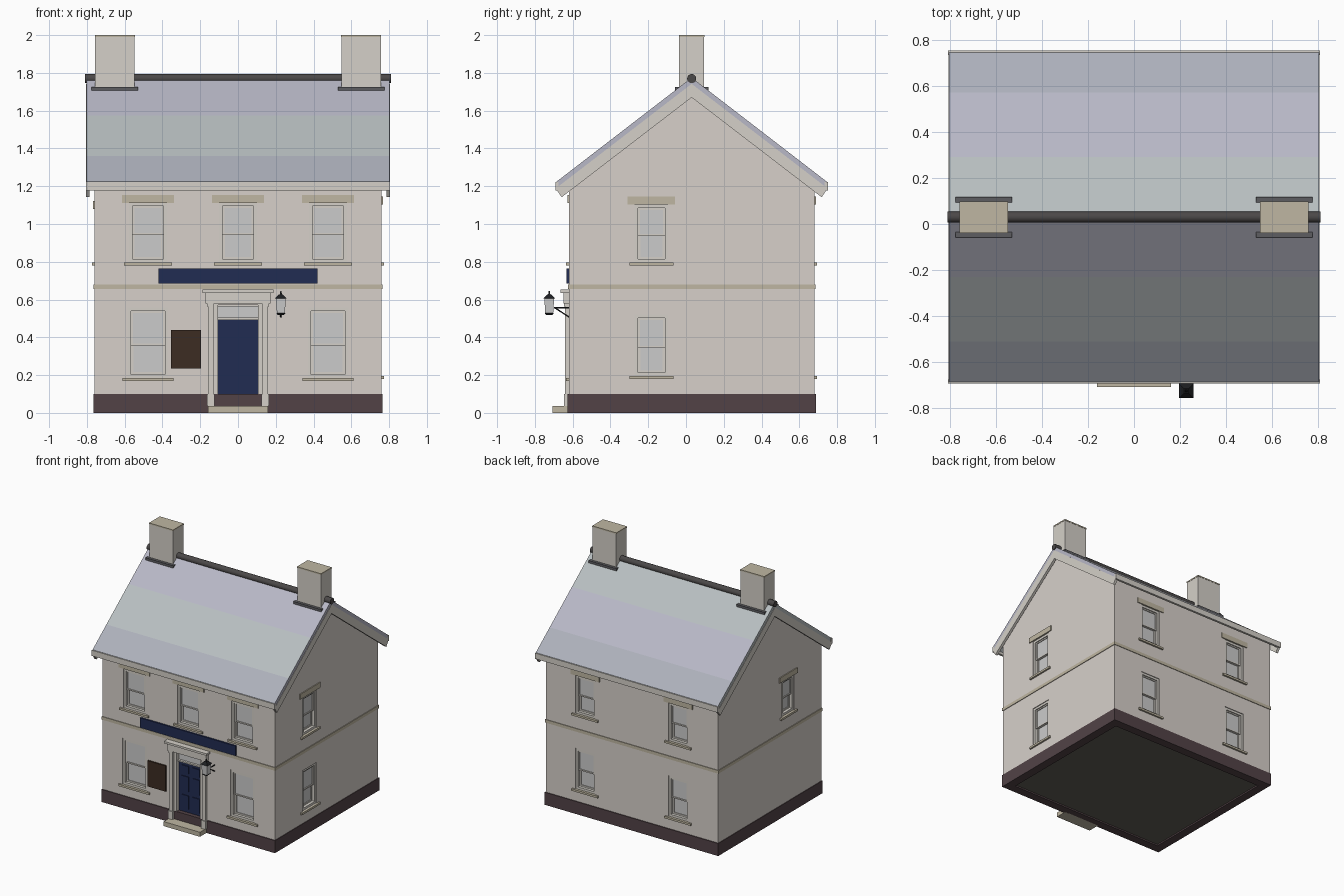
import bpy, bmesh, math
from mathutils import Matrix, Vector

if "Cube" in bpy.data.objects:
    bpy.data.objects.remove(bpy.data.objects["Cube"])

def material(name, r, g, b):
    m = bpy.data.materials.new(name)
    m.diffuse_color = (r, g, b, 1)
    m.use_nodes = True
    m.node_tree.nodes["Principled BSDF"].inputs["Base Color"].default_value = m.diffuse_color
    return m

WALL = material("render_wall", .68, .63, .59)
STONE = material("sandstone", .52, .47, .36)
PALE = material("pale_stone", .66, .63, .58)
PLINTH = material("plinth_paint", .085, .055, .062)
FLOOR = material("floor_dark", .12, .11, .09)
NAVY = material("navy_paint", .015, .025, .085)
BROWN = material("dark_wood", .045, .025, .016)
BLACK = material("black_iron", .012, .013, .015)
LEAD = material("lead_grey", .11, .11, .12)
RIDGE = material("ridge_tile", .07, .065, .065)
SLATES = [material("slate_low", .42, .44, .5), material("slate_mid", .48, .52, .53),
          material("slate_high", .48, .48, .57)]
I = Matrix.Identity(4)
YC = .03                    # centre line of the house in y
HX, HY = .76, .65           # half size of the walls

def finish(name, bm, mats):
    bmesh.ops.recalc_face_normals(bm, faces=bm.faces)
    me = bpy.data.meshes.new(name)
    bm.to_mesh(me)
    bm.free()
    for m in mats:
        me.materials.append(m)
    ob = bpy.data.objects.new(name, me)
    bpy.context.collection.objects.link(ob)
    return ob

def boxes(name, items, mat=None, M=I):
    """One object from boxes given as (x0, x1, y0, y1, z0, z1)."""
    bm = bmesh.new()
    for x0, x1, y0, y1, z0, z1 in items:
        T = Matrix.Translation(((x0+x1)/2, (y0+y1)/2, (z0+z1)/2))
        S = Matrix.Diagonal((x1-x0, y1-y0, z1-z0, 1))
        bmesh.ops.create_cube(bm, size=1, matrix=M @ T @ S)
    return finish(name, bm, [mat] if mat else [])

def prism(name, profile, x0, x1, mats):
    """Extrude a (y, z) profile along x."""
    bm = bmesh.new()
    f = bm.faces.new([bm.verts.new((x0, YC+y, z)) for y, z in profile])
    ext = bmesh.ops.extrude_face_region(bm, geom=[f])["geom"]
    bmesh.ops.translate(bm, vec=(x1-x0, 0, 0),
                        verts=[v for v in ext if isinstance(v, bmesh.types.BMVert)])
    return finish(name, bm, mats)

def cone(name, n, r0, r1, h, M, mat=None):
    bm = bmesh.new()
    bmesh.ops.create_cone(bm, cap_ends=True, segments=n, radius1=r0, radius2=r1, depth=h, matrix=M)
    return finish(name, bm, [mat] if mat else [])

def ring(x0, x1, z0, z1, t, y0, y1):
    """Four boxes making a rectangular frame."""
    return [(x0, x0+t, y0, y1, z0, z1), (x1-t, x1, y0, y1, z0, z1),
            (x0+t, x1-t, y0, y1, z0, z0+t), (x0+t, x1-t, y0, y1, z1-t, z1)]

def mirrored(pts):
    return pts + [(-y, z) for y, z in reversed(pts) if y]

# walls with gables
walls = prism("walls", mirrored([(0, 1.737), (HY, 1.235), (HY, .03)]), -HX, HX, [WALL])

# plinth ring, floor, string course
px, y0, y1 = HX+.005, YC-HY-.007, YC+HY+.007
boxes("plinth", [(-px, px, y0, y0+.07, 0, .1), (-px, px, y1-.07, y1, 0, .1),
                 (-px, -px+.07, y0+.07, y1-.07, 0, .1), (px-.07, px, y0+.07, y1-.07, 0, .1)], PLINTH)
boxes("floor", [(-px+.07, px-.07, y0+.07, y1-.07, .012, .04)], FLOOR)
boxes("string_course", [(-px, px, y0+.002, y1-.002, .655, .68)], STONE)

# sash windows: local x runs along the wall, local -y points outward
def wall_frame(angle, x, y):
    return Matrix.Translation((x, y, 0)) @ Matrix.Rotation(math.radians(angle), 4, 'Z')

FRONT = wall_frame(0, 0, YC-HY)
RIGHT = wall_frame(90, HX, 0)
BACK = wall_frame(180, 0, YC+HY)
LEFT = wall_frame(-90, -HX, 0)
cuts = []

def window(name, M, u, w, z0, z1, lintel):
    a, b, mid = u-w/2, u+w/2, z0+(z1-z0)*.48
    cuts.append((M, (a, b, -.03, .045, z0, z1)))
    boxes(name+"_casing", ring(a, b, z0, z1, .018, .006, .044), PALE, M)
    boxes(name+"_sashes", ring(a+.018, b-.018, mid-.006, z1-.018, .01, .014, .028)
          + ring(a+.018, b-.018, z0+.018, mid+.006, .012, .028, .042), PALE, M)
    boxes(name+"_glass", [(a+.02, b-.02, .02, .024, mid, z1-.02),
                          (a+.02, b-.02, .034, .038, z0+.02, mid)], None, M)
    boxes(name+"_sill", [(a-.027, b+.027, -.014, .03, z0-.016, z0)], STONE, M)
    if lintel:
        boxes(name+"_lintel", [(a-.037, b+.037, -.007, .02, z1, z1+.042)], STONE, M)

for i, x in enumerate((-.477, 0, .477)):
    window(f"front_upper_window_{i}", FRONT, x, .2, .796, 1.112, True)
    if x:
        window(f"front_lower_window_{i}", FRONT, x, .215, .186, .557, False)
for name, M, us in (("right", RIGHT, (-.183,)), ("back", BACK, (-.41, .41))):
    for i, u in enumerate(us):
        window(f"{name}_upper_window_{i}", M, u, .178, .796, 1.103, True)
        window(f"{name}_lower_window_{i}", M, u, .178, .195, .52, False)
window("left_upper_window", LEFT, .2, .15, .796, 1.08, True)

# openings cut into the walls
cuts.append((FRONT, (-.125, .125, -.03, .045, .09, .57)))
bm = bmesh.new()
for M, (a, b, c, d, e, f) in cuts:
    bmesh.ops.create_cube(bm, size=1, matrix=M @ Matrix.Translation(((a+b)/2, (c+d)/2, (e+f)/2))
                          @ Matrix.Diagonal((b-a, d-c, f-e, 1)))
cutter = finish("opening_cutter", bm, [])
cutter.hide_render = True
cutter.display_type = 'WIRE'
mod = walls.modifiers.new("openings", 'BOOLEAN')
mod.object, mod.operation, mod.solver = cutter, 'DIFFERENCE', 'EXACT'

# door with panels, fanlight and casing
boxes("door", [(-.105, .105, .026, .044, .095, .493)], NAVY, FRONT)
boxes("door_panels", [(s*.05-.032, s*.05+.032, .02, .03, a, b) for s in (-1, 1)
                      for a, b in ((.125, .235), (.265, .385), (.41, .47))], NAVY, FRONT)
boxes("fanlight", [(-.105, .105, .03, .044, .504, .562)], None, FRONT)
boxes("door_casing", [(-.127, -.105, -.006, .044, .095, .578), (.105, .127, -.006, .044, .095, .578),
                      (-.105, .105, .008, .044, .562, .578), (-.105, .105, .012, .044, .493, .504)],
      PALE, FRONT)

# door surround: pilasters, entablature, step
parts = []
for s in (-.145, .145):
    parts += [(s-.015, s+.015, -.02, .01, .1, .578), (s-.02, s+.02, -.027, .01, .036, .1),
              (s-.019, s+.019, -.026, .01, .563, .578)]
boxes("door_pilasters", parts, PALE, FRONT)
boxes("door_entablature", [(-.172, .172, -.028, .01, .578, .636), (-.188, .188, -.045, .01, .636, .652)],
      PALE, FRONT)
boxes("door_step", [(-.16, .16, -.088, .01, 0, .036)], STONE, FRONT)

# fascia sign and notice board
boxes("sign_board", [(-.422, .422, -.013, .01, .686, .764)], NAVY, FRONT)
boxes("notice_board", [(-.355, -.195, -.012, .01, .235, .44)], BROWN, FRONT)

# lantern on bracket
LX, LY = .227, -.724
def lamp(name, r0, r1, z0, z1, mat=None):
    cone(name, 4, r0*1.414, r1*1.414, z1-z0, Matrix.Translation((LX, LY, (z0+z1)/2))
         @ Matrix.Rotation(math.pi/4, 4, 'Z'), mat)
lamp("lantern_glass", .021, .026, .527, .608)
lamp("lantern_cap", .031, .01, .606, .628, BLACK)
lamp("lantern_finial", .006, .003, .626, .645, BLACK)
lamp("lantern_base", .016, .024, .518, .528, BLACK)
cu = bpy.data.curves.new("lantern_bracket", 'CURVE')
cu.dimensions, cu.bevel_depth, cu.bevel_resolution = '3D', .004, 1
for path in ([(LX, LY+.024, .556), (LX, -.615, .556)], [(LX, LY+.03, .556), (LX, -.615, .505)]):
    sp = cu.splines.new('POLY')
    sp.points.add(len(path)-1)
    for p, c in zip(sp.points, path):
        p.co = (*c, 1)
cu.materials.append(BLACK)
bpy.context.collection.objects.link(bpy.data.objects.new("lantern_bracket", cu))

# slate roof in three tinted bands per slope
top = [(h, 1.775-.77*h) for h in (0, .26, .54, .715)]
under = [(y, z-.034) for y, z in top[::3]]
roof = prism("roof", [(-y, z) for y, z in reversed(top[1:])] + top
             + [under[1], under[0], (-under[1][0], under[1][1])], -.803, .803, SLATES)
for p in roof.data.polygons:
    h = abs(p.center.y-YC)
    p.material_index = 0 if h > .54 else 1 if (h > .26) == (p.center.y < YC) else 2

# bargeboards on the gables, eaves fascias
for side, x in (("left", -.805), ("right", .785)):
    prism(side+"_bargeboard", [(0, 1.742), (.72, 1.188), (.688, 1.142), (0, 1.67),
                               (-.688, 1.142), (-.72, 1.188)], x, x+.02, [PALE])
for side, y in (("front", YC-.722), ("back", YC+.704)):
    boxes(side+"_fascia", [(-.806, .806, y, y+.018, 1.178, 1.223)], PALE)

# ridge tile
ridge = cone("ridge_tile", 20, .024, .024, 1.62,
             Matrix.Translation((0, YC, 1.77)) @ Matrix.Rotation(math.pi/2, 4, 'Y'), RIDGE)
bpy.context.view_layer.objects.active = ridge
ridge.select_set(True)
bpy.ops.object.shade_smooth_by_angle()

# chimneys with lead flashing
for side, s in (("left", -1), ("right", 1)):
    x = s*.652
    boxes(side+"_chimney", [(x-.104, x+.104, YC-.066, YC+.066, 1.62, 1.99)], PALE)
    boxes(side+"_chimney_cap", [(x-.106, x+.106, YC-.068, YC+.068, 1.99, 2)], STONE)
    boxes(side+"_chimney_flashing", [(x-.123, x+.123, YC-.088, YC+.088, 1.706, 1.726)], LEAD)
